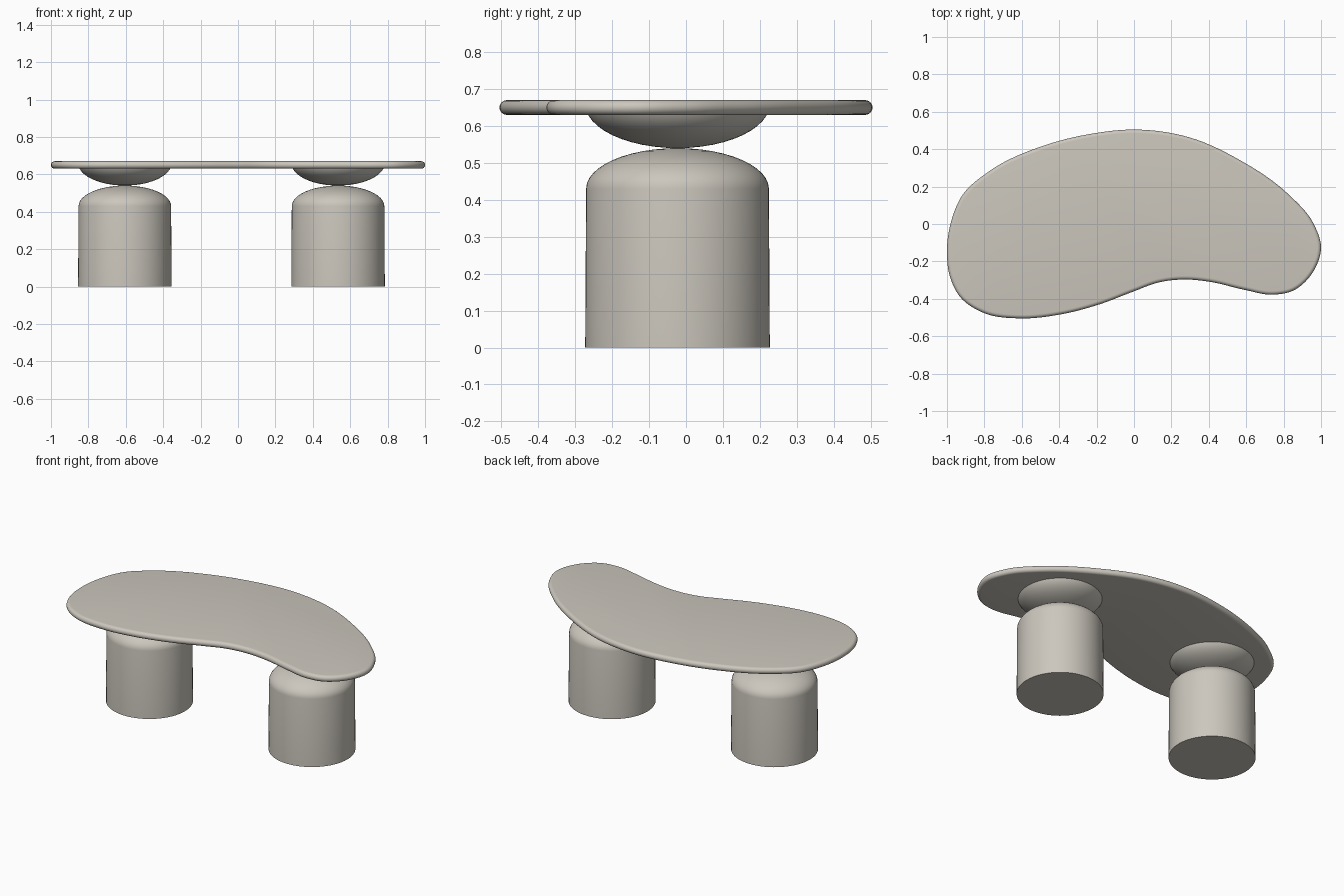
import bpy, bmesh, math
from mathutils import Vector

if "Cube" in bpy.data.objects:
    bpy.data.objects.remove(bpy.data.objects["Cube"])

stone = bpy.data.materials.new("warm grey stone")
stone.diffuse_color = (0.60, 0.57, 0.51, 1)
stone.use_nodes = True
stone.node_tree.nodes["Principled BSDF"].inputs["Base Color"].default_value = stone.diffuse_color


def finish(bm, name, angle):
    bmesh.ops.recalc_face_normals(bm, faces=bm.faces[:])
    me = bpy.data.meshes.new(name)
    bm.to_mesh(me)
    bm.free()
    me.materials.append(stone)
    ob = bpy.data.objects.new(name, me)
    bpy.context.collection.objects.link(ob)
    bpy.ops.object.select_all(action='DESELECT')
    ob.select_set(True)
    bpy.context.view_layer.objects.active = ob
    bpy.ops.object.shade_smooth_by_angle(angle=math.radians(angle))
    return ob


def skin(rings, name, angle=40):
    """Bridge a stack of equal closed rings and cap both ends."""
    bm = bmesh.new()
    vs = [[bm.verts.new(p) for p in ring] for ring in rings]
    n = len(vs[0])
    for a, b in zip(vs, vs[1:]):
        for i in range(n):
            j = (i + 1) % n
            bm.faces.new((a[i], a[j], b[j], b[i]))
    bm.faces.new(vs[0][::-1])
    bm.faces.new(vs[-1])
    return finish(bm, name, angle)


def turned(name, cx, cy, profile, sides=64):
    rings = [[(cx + r * math.cos(2 * math.pi * i / sides),
               cy + r * math.sin(2 * math.pi * i / sides), z)
              for i in range(sides)] for r, z in profile]
    return skin(rings, name)


# Kidney-shaped table top: smooth closed curve through a few points
KEY = [(1.0, -0.12), (0.955, 0.016), (0.83, 0.16), (0.56, 0.35), (0.30, 0.467),
       (0, 0.51), (-0.23, 0.487), (-0.48, 0.425), (-0.77, 0.29), (-0.917, 0.16),
       (-0.98, 0.01), (-1.0, -0.14), (-0.983, -0.28), (-0.93, -0.385),
       (-0.80, -0.472), (-0.61, -0.50), (-0.4, -0.48), (-0.185, -0.425),
       (0, -0.355), (0.13, -0.308), (0.27, -0.292), (0.41, -0.305),
       (0.59, -0.347), (0.74, -0.373), (0.85, -0.352), (0.945, -0.27)]
pts = [Vector(p) for p in KEY]
n = len(pts)
outline = []
for i in range(n):
    p0, p1, p2, p3 = (pts[(i + k) % n] for k in (-1, 0, 1, 2))
    # tangents weighted by chord length
    d0, d1, d2 = (p1 - p0).length, (p2 - p1).length, (p3 - p2).length
    m1 = d1 * ((p1 - p0) / d0 * d1 + (p2 - p1) / d1 * d0) / (d0 + d1)
    m2 = d1 * ((p2 - p1) / d1 * d2 + (p3 - p2) / d2 * d1) / (d1 + d2)
    for s in range(8):
        t = s / 8
        outline.append(p1 * (2*t**3 - 3*t**2 + 1) + m1 * (t**3 - 2*t**2 + t)
                       + p2 * (3*t**2 - 2*t**3) + m2 * (t**3 - t**2))
ylo, yhi = min(p.y for p in outline), max(p.y for p in outline)
xlo, xhi = min(p.x for p in outline), max(p.x for p in outline)
outline = [Vector(((p.x - (xlo + xhi) / 2) * 2 / (xhi - xlo),
                   (p.y - (ylo + yhi) / 2) * 1.01 / (yhi - ylo))) for p in outline]
normals = []
for i in range(len(outline)):
    d = (outline[(i + 1) % len(outline)] - outline[i - 1]).normalized()
    normals.append(Vector((d.y, -d.x)))

# Full round edge
R, ZC = 0.02, 0.65
rings = []
for k in range(13):
    a = -math.pi / 2 + math.pi * k / 12
    inset = R * (1 - math.cos(a))
    rings.append([(p.x - q.x * inset, p.y - q.y * inset, ZC + R * math.sin(a))
                  for p, q in zip(outline, normals)])
skin(rings, "table_top")

# Two domed pedestals, each with a shallow bowl carrying the top
quarter = [math.radians(7.5 * k) for k in range(12)]
dome = [(0.25, 0)] + [(0.2475 * math.cos(a), 0.43 + 0.11 * math.sin(a)) for a in quarter]
dome.append((0.012, 0.54))
bowl = [(0.012, 0.54)] + [(0.25 * math.cos(a), 0.66 - 0.12 * math.sin(a))
                          for a in reversed(quarter) if a > math.radians(14)]
bowl.append((0.243, 0.632))
for side, cx in (("left", -0.605), ("right", 0.535)):
    turned(side + "_pedestal", cx, -0.023, dome)
    turned(side + "_bowl", cx, -0.023, bowl)
